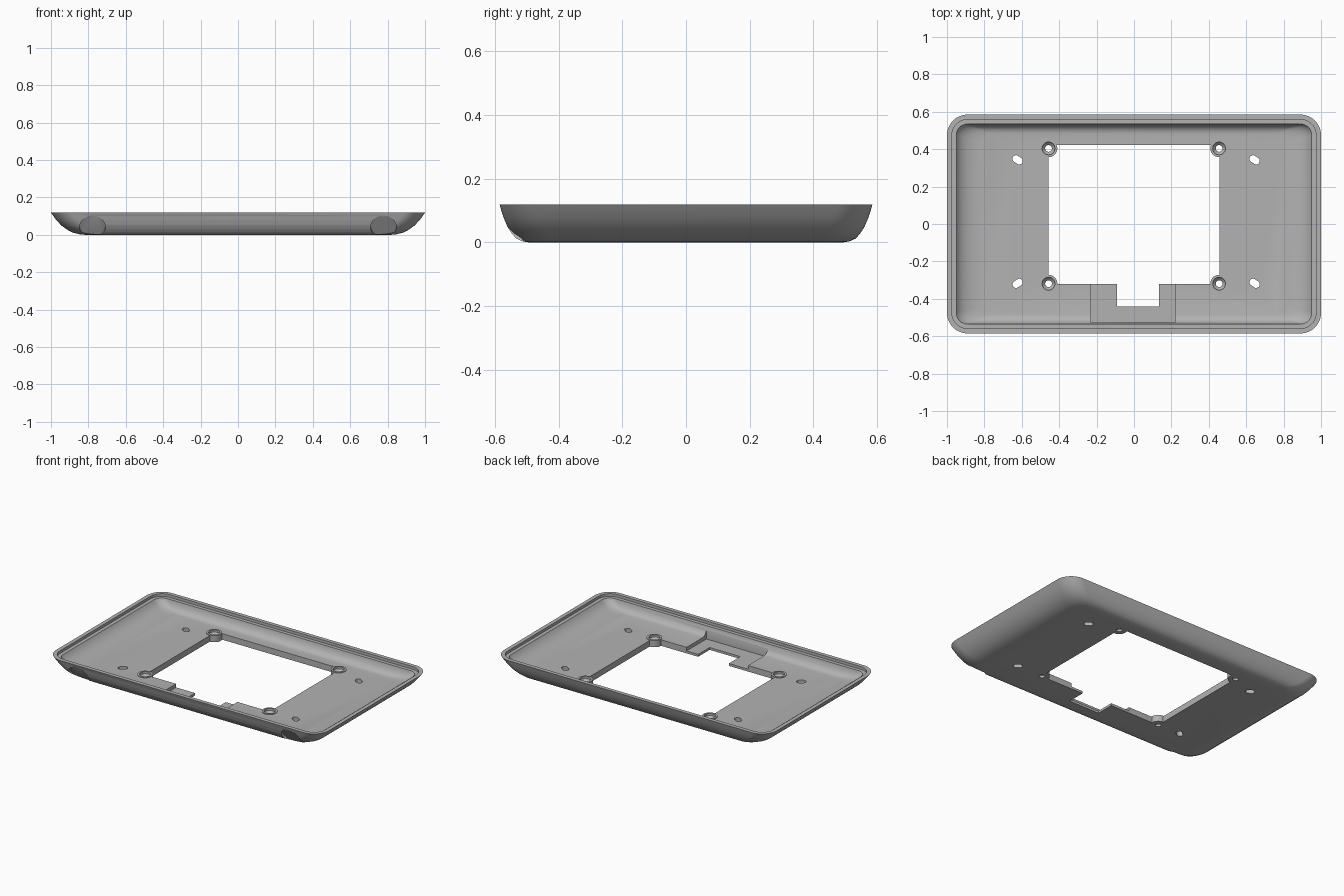
import bpy, bmesh, math
from mathutils import Matrix, Vector

old = bpy.data.objects.get("Cube")
if old:
    bpy.data.objects.remove(old, do_unlink=True)

grey = bpy.data.materials.new("matte grey")
grey.use_nodes = True
grey.diffuse_color = (0.45, 0.45, 0.45, 1)
grey.node_tree.nodes["Principled BSDF"].inputs["Base Color"].default_value = (0.45, 0.45, 0.45, 1)

HALF_X, HALF_Y, HEIGHT = 1.0, 0.585, 0.118
FLOOR = 0.04


def make_object(name, bm):
    bmesh.ops.recalc_face_normals(bm, faces=bm.faces)
    mesh = bpy.data.meshes.new(name)
    bm.to_mesh(mesh)
    bm.free()
    mesh.materials.append(grey)
    obj = bpy.data.objects.new(name, mesh)
    bpy.context.collection.objects.link(obj)
    return obj


def rounded_rect(hx, hy, radius, steps=12):
    points = []
    for i, (sx, sy) in enumerate([(1, 1), (-1, 1), (-1, -1), (1, -1)]):
        for k in range(steps + 1):
            a = math.pi / 2 * (i + k / steps)
            points.append((sx * (hx - radius) + radius * math.cos(a),
                           sy * (hy - radius) + radius * math.sin(a)))
    return points


def loft(name, rings):
    """Closed solid through rings of equal point count."""
    bm = bmesh.new()
    loops = [[bm.verts.new(p) for p in ring] for ring in rings]
    for a, b in zip(loops, loops[1:]):
        for i in range(len(a)):
            j = (i + 1) % len(a)
            bm.faces.new((a[i], a[j], b[j], b[i]))
    bm.faces.new(loops[0])
    bm.faces.new(loops[-1])
    return make_object(name, bm)


def box(name, x0, x1, y0, y1, z0, z1):
    corners = [(x0, y0), (x1, y0), (x1, y1), (x0, y1)]
    return loft(name, [[(x, y, z) for x, y in corners] for z in (z0, z1)])


def turned(name, centre, profile, steps=32, stretch=0.0, turn=0.0, tilt=None):
    """Round solid from (radius, z) pairs; stretch makes it a slot."""
    place = Matrix.Translation(Vector(centre)) @ (tilt or Matrix.Rotation(turn, 4, 'Z'))
    rings = []
    for radius, z in profile:
        ring = []
        for k in range(steps):
            a = 2 * math.pi * (k + 0.5) / steps
            shift = math.copysign(stretch, math.cos(a))
            ring.append(place @ Vector((radius * math.cos(a) + shift, radius * math.sin(a), z)))
        rings.append(ring)
    return loft(name, rings)


def combine(target, tool, operation='DIFFERENCE'):
    mod = target.modifiers.new("combine", 'BOOLEAN')
    mod.operation = operation
    mod.solver = 'EXACT'
    mod.object = tool
    bpy.context.view_layer.objects.active = target
    bpy.ops.object.modifier_apply(modifier=mod.name)
    bpy.data.objects.remove(tool, do_unlink=True)


# Tray: curved outer wall, stepped rim, curved inner wall, floor
# each row: inset in x, inset in y, height, corner radius
section = [
    (0.180, 0.090, 0.000, 0.09), (0.150, 0.072, 0.003, 0.10),
    (0.115, 0.052, 0.012, 0.11), (0.085, 0.038, 0.028, 0.11),
    (0.055, 0.024, 0.050, 0.11), (0.030, 0.013, 0.077, 0.11),
    (0.012, 0.005, 0.101, 0.11), (0.000, 0.000, HEIGHT, 0.11),
    (0.026, 0.026, HEIGHT, 0.085), (0.026, 0.026, 0.100, 0.085),
    (0.050, 0.050, 0.100, 0.06), (0.060, 0.053, 0.085, 0.06),
    (0.080, 0.060, 0.067, 0.06), (0.110, 0.070, 0.053, 0.06),
    (0.145, 0.082, 0.044, 0.06), (0.185, 0.100, FLOOR, 0.06),
]
tray = loft("tray", [[(x, y, z) for x, y in rounded_rect(HALF_X - dx, HALF_Y - dy, r)]
                     for dx, dy, z, r in section])

# Central window, cable recess and notch
combine(tray, box("window_cutter", -0.457, 0.457, -0.32, 0.423, -0.1, 0.3))
combine(tray, box("recess_cutter", -0.23, 0.22, -0.527, -0.25, 0.016, 0.3))
combine(tray, box("notch_cutter", -0.09, 0.135, -0.44, -0.25, -0.1, 0.3))

# Countersunk screw bosses at the window corners
for x in (-0.457, 0.455):
    for y in (-0.319, 0.404):
        combine(tray, turned("screw_boss", (x, y, 0), [(0.047, 0), (0.047, 0.044)]), 'UNION')
        combine(tray, turned("screw_cutter", (x, y, 0),
                             [(0.018, -0.05), (0.018, 0.014), (0.034, 0.03), (0.034, 0.1)]))

# Slanted mounting slots
for x, y, angle in [(-0.622, 0.343, -35), (-0.622, -0.317, 35),
                    (0.645, 0.343, -35), (0.645, -0.317, -35)]:
    combine(tray, turned("slot_cutter", (x, y, 0), [(0.019, -0.05), (0.019, 0.1)],
                         stretch=0.01, turn=math.radians(angle)))

# Round foot pockets on the front wall, facing forward and down
facing = Vector((0, -0.1, -0.072)).to_track_quat('Z', 'Y').to_matrix().to_4x4()
for x in (-0.778, 0.778):
    combine(tray, turned("foot_cutter", (x, -0.541, 0.047), [(0.069, 0), (0.069, 0.1)],
                         steps=48, tilt=facing))

bpy.ops.object.select_all(action='DESELECT')
tray.select_set(True)
bpy.context.view_layer.objects.active = tray
bpy.ops.object.shade_smooth_by_angle(angle=math.radians(30))
